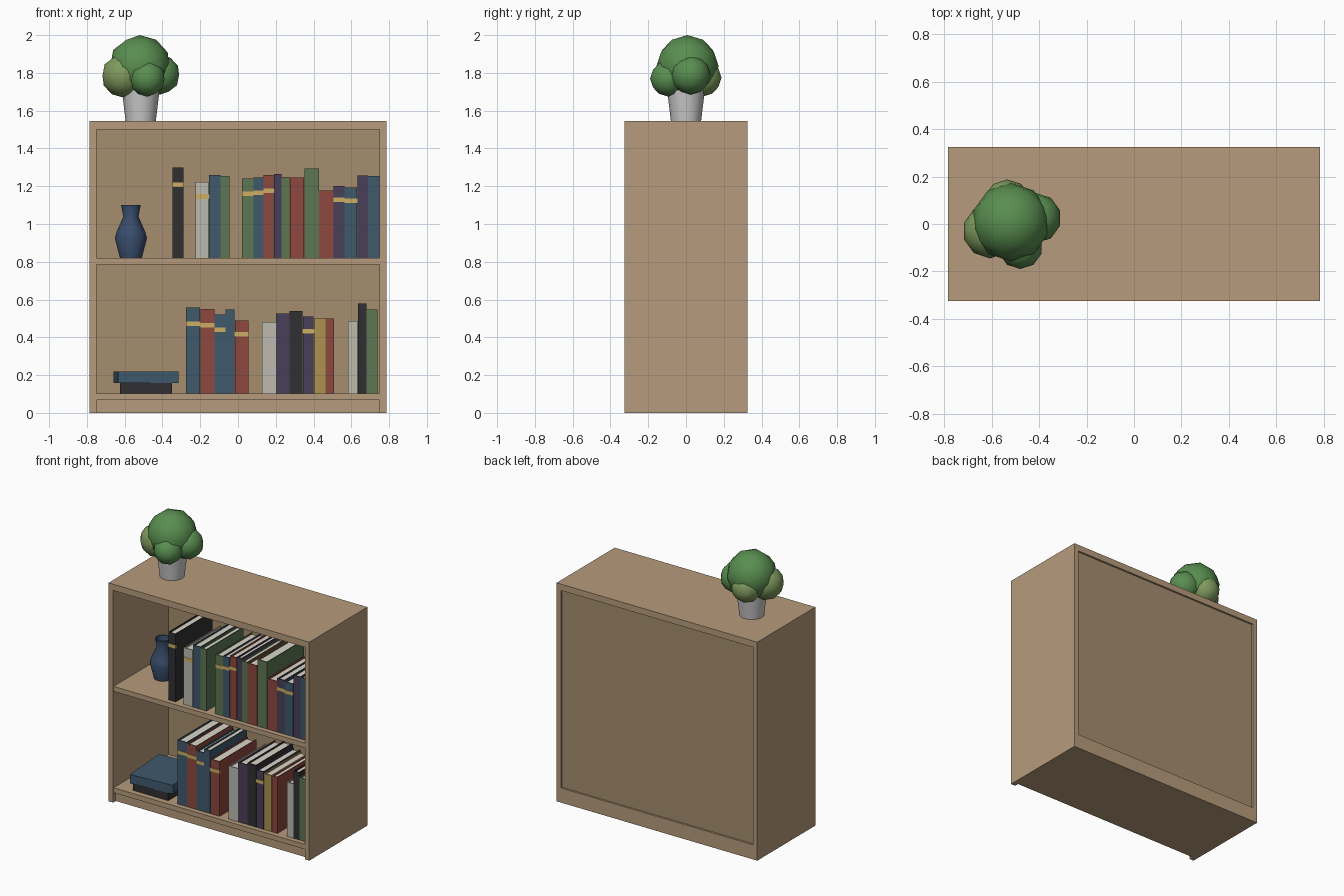
import bpy, bmesh, math

if "Cube" in bpy.data.objects:
    bpy.data.objects.remove(bpy.data.objects["Cube"])

# Materials
COLORS = {
    "wood": (.47, .33, .20), "panel": (.38, .27, .155), "page": (.70, .67, .58),
    "gold": (.60, .43, .12), "B": (.05, .10, .15), "R": (.27, .065, .05),
    "G": (.11, .18, .085), "C": (.51, .50, .43), "K": (.03, .03, .033),
    "P": (.065, .05, .10), "O": (.40, .29, .08), "vase": (.04, .075, .15),
    "leaf": (.10, .27, .08), "leaf_light": (.21, .32, .11),
}
MATS = {}
for key, rgb in COLORS.items():
    MATS[key] = bpy.data.materials.new(key)
    MATS[key].diffuse_color = (*rgb, 1)


def finish(name, bm, mats=(), smooth=None):
    bmesh.ops.recalc_face_normals(bm, faces=bm.faces)
    me = bpy.data.meshes.new(name)
    bm.to_mesh(me)
    bm.free()
    ob = bpy.data.objects.new(name, me)
    bpy.context.collection.objects.link(ob)
    for m in mats:
        me.materials.append(MATS[m])
    if smooth:
        bpy.ops.object.select_all(action='DESELECT')
        ob.select_set(True)
        bpy.context.view_layer.objects.active = ob
        bpy.ops.object.shade_smooth_by_angle(angle=math.radians(smooth))
    return ob


def add_box(bm, lo, hi, mat=0):
    vs = bmesh.ops.create_cube(bm, size=1)["verts"]
    for v in vs:
        v.co = [(a + b) / 2 + c * (b - a) for a, b, c in zip(lo, hi, v.co)]
    for f in {f for v in vs for f in v.link_faces}:
        f.material_index = mat


def box(name, lo, hi, mat):
    bm = bmesh.new()
    add_box(bm, lo, hi)
    return finish(name, bm, [mat])


def lathe(name, profile, loc, sides, mats=(), smooth=40):
    bm = bmesh.new()
    rings = [[bm.verts.new((r * math.cos(2 * math.pi * i / sides),
                            r * math.sin(2 * math.pi * i / sides), z))
              for i in range(sides)] for r, z in profile]
    for a, b in zip(rings, rings[1:]):
        for i in range(sides):
            j = (i + 1) % sides
            bm.faces.new((a[i], a[j], b[j], b[i]))
    bm.faces.new(rings[0])
    bm.faces.new(rings[-1])
    ob = finish(name, bm, mats, smooth)
    ob.location = loc
    return ob


# Bookcase
W, D, H, T = .785, .325, 1.545, .035
TOP = H - .045
IN = W - T
box("left_side", (-W, -D, 0), (-IN, D, TOP), "wood")
box("right_side", (IN, -D, 0), (W, D, TOP), "wood")
box("top_board", (-W, -D, TOP), (W, D, H), "wood")
box("plinth", (-IN, -D + .03, 0), (IN, D, .068), "wood")
box("bottom_shelf", (-IN, -D + .005, .068), (IN, D, .103), "wood")
box("middle_shelf", (-IN, -D + .005, .785), (IN, .295, .82), "wood")
box("back_panel", (-IN, .295, .103), (IN, .312, TOP), "panel")


# Upright book: spine, two boards, inset pages, optional gold band
def book(name, x0, x1, z0, z1, col, band):
    y0, y1, t, s = -.285, .125, .006, .01
    bm = bmesh.new()
    add_box(bm, (x0, y0, z0), (x1, y0 + t, z1))
    add_box(bm, (x0, y0 + t, z0), (x0 + t, y1, z1))
    add_box(bm, (x1 - t, y0 + t, z0), (x1, y1, z1))
    add_box(bm, (x0 + t, y0 + t, z0 + s), (x1 - t, y1 - s, z1 - s), 1)
    if band:
        zb = z0 + .81 * (z1 - z0)
        add_box(bm, (x0 - .001, y0 - .002, zb - .012),
                (x1 + .001, y0 + .01, zb + .012), 2)
    finish(name, bm, [col, "page", "gold"])


# Rows: shelf height, then groups of (start x, books "colour[*band]", width, top)
ROWS = {
    "upper": (.82, [
        (-.346, [("K*", .058, 1.30)]),
        (-.225, [("C*", .070, 1.222), ("B", .061, 1.26), ("G", .046, 1.255)]),
        (.021, [("G*", .060, 1.24), ("B*", .053, 1.245), ("R*", .053, 1.26),
                ("P", .040, 1.266), ("G", .042, 1.25), ("R", .076, 1.246),
                ("G", .077, 1.293), ("R", .076, 1.178), ("P*", .058, 1.20),
                ("B*", .066, 1.193), ("P", .055, 1.257), ("B", .062, 1.255)])]),
    "lower": (.103, [
        (-.274, [("B*", .074, .557), ("R*", .074, .55), ("B*", .058, .52),
                 ("B", .047, .547), ("R*", .073, .49)]),
        (.127, [("C", .073, .48), ("P", .071, .525), ("K", .069, .54),
                ("P*", .058, .51), ("O", .061, .50), ("R", .044, .50)]),
        (.583, [("C", .050, .487), ("K", .045, .58), ("G", .058, .547)])]),
}
for row, (z0, groups) in ROWS.items():
    n = 0
    for x, books in groups:
        for col, w, top in books:
            n += 1
            book(f"{row}_book_{n:02d}", x, x + w, z0, top, col[0], "*" in col)
            x += w + .001

# Two books lying flat
box("flat_book_lower", (-.625, -.28, .103), (-.35, .05, .157), "K")
flat = box("flat_book_upper", (-.16, -.18, 0), (.16, .18, .063), "B")
flat.location = (-.488, -.109, .157)
flat.rotation_euler.z = math.radians(4)

# Vase
lathe("vase", [(.058, 0), (.085, .105), (.075, .14), (.04, .22), (.052, .28),
               (.042, .28), (.032, .22)], (-.567, -.03, .82), 14, ["vase"], 50)

# Plant pot and soil top
lathe("plant_pot", [(.08, 0), (.1, .165), (.088, .165), (.086, .145)],
      (-.515, 0, H), 16)

# Foliage
FOLIAGE = [
    ("main", (-.52, .008, 1.835), .165, "leaf"),
    ("left", (-.608, -.03, 1.785), .115, "leaf_light"),
    ("right", (-.412, .025, 1.79), .105, "leaf"),
    ("front", (-.48, -.095, 1.77), .095, "leaf"),
    ("back", (-.535, .088, 1.775), .1, "leaf_light"),
]
for part, loc, r, mat in FOLIAGE:
    bm = bmesh.new()
    bmesh.ops.create_icosphere(bm, subdivisions=2, radius=r)
    finish("foliage_" + part, bm, [mat], 60).location = loc

for m in bpy.data.materials:
    if m.users and not m.is_grease_pencil:
        m.use_nodes = True
        m.node_tree.nodes["Principled BSDF"].inputs["Base Color"].default_value = m.diffuse_color
